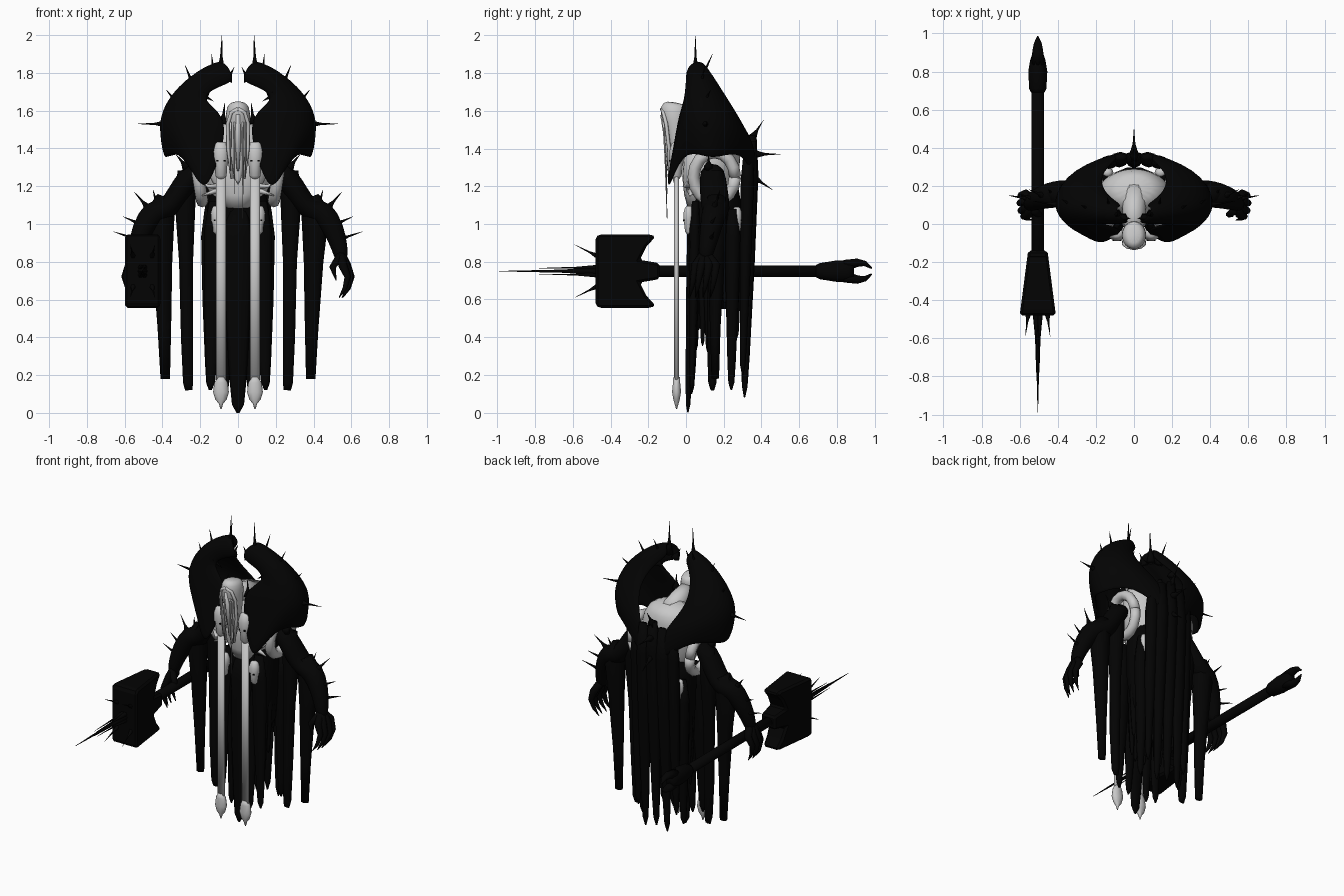
import bpy
import bmesh
import random
from math import cos, sin, pi
from mathutils import Vector, Matrix

random.seed(4)
if "Cube" in bpy.data.objects:
    bpy.data.objects.remove(bpy.data.objects["Cube"])


def material(name, value):
    mat = bpy.data.materials.new(name)
    mat.use_nodes = True
    colour = (value, value, value, 1)
    mat.diffuse_color = colour
    mat.node_tree.nodes["Principled BSDF"].inputs["Base Color"].default_value = colour
    return mat


BLACK = material("charcoal_black", 0.001)
PALE = material("pale_grey", 0.58)


def finish(name, bm, mat, mirror=False, subdivide=0, thickness=0.0, smooth=True):
    """Turn a bmesh into a finished object with its modifiers."""
    bmesh.ops.recalc_face_normals(bm, faces=bm.faces)
    mesh = bpy.data.meshes.new(name)
    bm.to_mesh(mesh)
    bm.free()
    mesh.materials.append(mat)
    for face in mesh.polygons:
        face.use_smooth = smooth
    obj = bpy.data.objects.new(name, mesh)
    bpy.context.collection.objects.link(obj)
    if thickness:
        shell = obj.modifiers.new("thickness", "SOLIDIFY")
        shell.thickness = thickness
        shell.offset = 0
    if subdivide:
        sub = obj.modifiers.new("smooth", "SUBSURF")
        sub.levels = sub.render_levels = subdivide
    if mirror:
        obj.modifiers.new("mirror", "MIRROR")
    return obj


def add_tube(bm, points, sides=8):
    """Loft elliptical rings (x, y, z, rx, ry) along a path."""
    centres = [Vector(p[:3]) for p in points]
    rings = []
    for i, p in enumerate(points):
        tangent = centres[min(i + 1, len(points) - 1)] - centres[max(i - 1, 0)]
        tangent.normalize()
        axis = Vector((1, 0, 0)) if abs(tangent.x) < 0.9 else Vector((0, 1, 0))
        u = (axis - tangent * axis.dot(tangent)).normalized()
        v = tangent.cross(u)
        rx, ry = p[3], p[-1]
        rings.append([bm.verts.new(centres[i] + u * rx * cos(2 * pi * k / sides)
                                   + v * ry * sin(2 * pi * k / sides))
                      for k in range(sides)])
    for a, b in zip(rings, rings[1:]):
        for k in range(sides):
            n = (k + 1) % sides
            bm.faces.new((a[k], a[n], b[n], b[k]))
    bm.faces.new(rings[0])
    bm.faces.new(rings[-1])


def tubes(name, paths, mat, mirror=False, sides=8, subdivide=0):
    bm = bmesh.new()
    for path in paths:
        add_tube(bm, path, sides)
    return finish(name, bm, mat, mirror, subdivide)


def spikes(name, pairs, radius, mirror=False):
    """Flared thorns, each from a base point to a tip."""
    paths = []
    for base, tip in pairs:
        a, b = Vector(base), Vector(tip)
        paths.append([(*a.lerp(b, t), radius * r)
                      for t, r in ((-0.2, 1.6), (0.1, 0.9), (0.35, 0.4), (1, 0.05))])
    return tubes(name, paths, BLACK, mirror, 6)


def strip(top, bottom, width, depth):
    """Path of a hanging ribbon that narrows to a ragged end."""
    a, b = Vector(top), Vector(bottom)
    return [(*a.lerp(b, t), width * w, depth * w)
            for t, w in ((0, 0.6), (0.15, 1), (0.5, 0.85), (0.85, 0.55), (0.96, 0.4), (1, 0.1))]


# Shoulder shells: columns from the front inner edge round to the back inner edge
columns = [
    [(.02, .02, 1.75), (.12, .02, 1.72), (.2, .01, 1.66), (.05, -.03, 1.58), (.07, -.05, 1.4), (.16, -.1, 1.18)],
    [(.03, .01, 1.8), (.17, .01, 1.77), (.28, 0, 1.66), (.3, -.03, 1.53), (.26, -.06, 1.4), (.21, -.09, 1.2)],
    [(.05, .02, 1.84), (.19, .03, 1.8), (.33, .04, 1.68), (.38, .03, 1.56), (.36, .01, 1.49), (.31, 0, 1.41)],
    [(.08, .05, 1.86), (.21, .07, 1.82), (.36, .11, 1.69), (.42, .11, 1.57), (.43, .12, 1.46), (.43, .14, 1.32)],
    [(.09, .09, 1.86), (.18, .14, 1.79), (.29, .22, 1.65), (.34, .27, 1.54), (.32, .29, 1.48), (.25, .3, 1.41)],
    [(.05, .09, 1.8), (.14, .14, 1.73), (.18, .24, 1.61), (.12, .31, 1.5), (.06, .37, 1.4), (.04, .38, 1.18)],
]
bm = bmesh.new()
grid = [[bm.verts.new(p) for p in col] for col in columns]
for c, d in zip(grid, grid[1:]):
    for i in range(len(c) - 1):
        bm.faces.new((c[i], c[i + 1], d[i + 1], d[i]))
finish("shoulder_shell", bm, BLACK, True, 2, 0.03)

spikes("shoulder_spikes", [
    ((.09, .05, 1.82), (.085, .05, 2)), ((.13, .09, 1.79), (.14, .14, 1.9)),
    ((.24, .08, 1.74), (.28, .1, 1.84)), ((.33, .1, 1.65), (.38, .13, 1.71)),
    ((.39, .1, 1.53), (.53, .12, 1.53)), ((.05, .03, 1.77), (.02, .03, 1.83)),
    ((.18, .02, 1.68), (.13, .02, 1.65)), ((.08, -.01, 1.55), (.07, 0, 1.64)),
    ((.28, .12, 1.31), (.33, .12, 1.37)),
], 0.018, True)
spikes("spine_spikes", [((0, .36, 1.47), (0, .41, 1.55)), ((0, .38, 1.37), (0, .5, 1.37)),
                        ((0, .37, 1.24), (0, .46, 1.18))], 0.018)

# Pale torso, neck and rings round the arm openings
tubes("torso", [[(0, .13, 1.08, .1, .1), (0, .14, 1.18, .17, .13), (0, .15, 1.33, .21, .14),
                 (0, .17, 1.46, .18, .13), (0, .19, 1.54, .1, .08)]], PALE, sides=16, subdivide=1)
tubes("neck", [[(0, .18, 1.47, .07), (0, .06, 1.52, .06), (0, -.03, 1.55, .05)]], PALE, sides=12)
bm = bmesh.new()
ring = [(.21 + .02 * sin(a), .15 + .11 * cos(a), 1.25 + .13 * sin(a), .032)
        for a in [2 * pi * k / 16 for k in range(17)]]
add_tube(bm, ring)
finish("arm_opening_ring", bm, PALE, True)
tubes("chest_plate", [[(0, .06, 1.09, .07, .05), (0, .05, 1.16, .1, .06), (0, .04, 1.25, .15, .06),
                       (0, .05, 1.38, .15, .06)]], PALE, sides=16)
tubes("chest_points", [[(.1, .03, 1.2, .03, .02), (.16, .01, 1.2, .03, .01), (.21, .02, 1.24, .004)],
                       [(.1, .03, 1.18, .03, .02), (.19, .02, 1.15, .004)]], PALE, True, 6)

# Long hooded face with rim and hanging strands
tubes("long_face", [[(0, -.055, 1.645, .035, .05), (0, -.06, 1.625, .062, .08), (0, -.06, 1.56, .068, .075),
                     (0, -.05, 1.47, .062, .05), (0, -.05, 1.35, .045, .035), (0, -.06, 1.2, .008)]],
      PALE, sides=14, subdivide=1)
arch = [(.03, -.085, 1.24), (.052, -.09, 1.4), (.054, -.105, 1.53), (.035, -.12, 1.59), (0, -.128, 1.61)]
tubes("hood_rim", [[(*p, .01) for p in arch]], PALE, True)
tubes("face_ridge", [[(0, -.125, 1.58, .012), (0, -.1, 1.45, .016), (0, -.09, 1.28, .006)]], PALE)
tubes("face_strands", [[(x, -.12, 1.54, .005), (x, -.11, 1.35, .004), (x, -.1, end, .002)]
                       for x, end in ((-.04, 1.28), (.04, 1.25), (.025, 1.03), (-.02, 1.16))], PALE, sides=5)

# Pale rods with teardrop ends
tubes("front_rods", [[(.09, -.05, 1.3, .027, .014), (.09, -.05, .14, .027, .014)]], PALE, True, 10)
tubes("rod_ends", [[(.09, -.05, .19, .018), (.09, -.05, .16, .035, .02), (.09, -.05, .11, .042, .025),
                    (.09, -.05, .07, .03, .018), (.09, -.05, .05, .012), (.09, -.05, .02, .003)]], PALE, True, 10)


def skull(name, x, y, z, size, front):
    """Small skull: cranium, cheeks and jaw, with dark eye plates."""
    outline = ((.1, .5, .4), (.09, .75, .7), (.05, 1, 1), (0, .95, 1), (-.03, .7, .85), (-.08, .65, .7), (-.1, .3, .3))
    tubes(name, [[(x, y, z + dz * size, .046 * size * w, .04 * size * d) for dz, w, d in outline]], PALE, True, 10)
    bm = bmesh.new()
    for side in (-1, 1):
        eye = Matrix.Translation((x + side * .018 * size, y + front * .036 * size, z))
        bmesh.ops.create_cube(bm, size=1, matrix=eye @ Matrix.Diagonal((.011 * size, .008, .01 * size, 1)))
    finish(name + "_eyes", bm, BLACK, True, smooth=False)


skull("rod_skull", .09, -.05, 1.335, 1, -1)
skull("front_hip_skull", .11, .015, 1.02, .75, -1)
skull("back_hip_skull", .14, .27, 1.02, .7, 1)

# Robe body and ribbons
tubes("robe_body", [[(0, .16, 1.2, .14, .12), (0, .16, 1.08, .165, .14), (0, .16, .85, .16, .13),
                     (0, .17, .65, .14, .11), (0, .17, .55, .1, .08)]], BLACK, sides=14)
tubes("front_centre_ribbon", [strip((0, .04, 1.1), (0, .01, 0), .08, .03)], BLACK)
tubes("back_centre_ribbon", [strip((0, .35, 1.47), (0, .31, .1), .05, .04)], BLACK)
tubes("front_side_ribbons", [strip((.12, .05, 1.12), (.145, .03, .12), .055, .03),
                             strip((.06, .06, 1), (.07, .03, .1), .05, .03)], BLACK, True)
tubes("back_ribbons", [strip((.07, .35, 1.44), (.08, .31, .08), .05, .035),
                       strip((.13, .33, 1.42), (.14, .3, .2), .045, .035),
                       strip((.15, .25, 1.08), (.15, .24, .12), .045, .04)], BLACK, True)
tubes("side_ribbons", [[(.27, .16, 1.28, .05, .04), (.28, .16, 1.12, .055, .05), (.275, .15, .8, .037, .035),
                        (.27, .14, .4, .032, .03), (.265, .14, .16, .026, .022), (.26, .14, .12, .02, .01)]], BLACK, True)
tubes("sleeve_ribbons", [[(.38, .16, 1.14, .05), (.41, .16, 1.07, .075, .06), (.4, .16, .8, .052, .045),
                          (.39, .155, .45, .036, .028), (.385, .155, .18, .025, .02)]], BLACK, True)
fringe = []
for i in range(12):
    angle = -pi / 2 + pi * i / 11
    x, y = .13 * cos(angle), .16 + .11 * sin(angle)
    fringe.append(strip((x, y, .85), (x * .95, y, random.uniform(.3, .65)), .025, .025))
tubes("robe_fringe", fringe, BLACK, True, 6)

# Arms with clawed hands and forearm thorns
tubes("arm", [[(.2, .14, 1.3, .05, .06), (.26, .14, 1.25, .065, .075), (.32, .15, 1.15, .065, .08),
               (.38, .16, 1.07, .06, .08), (.45, .15, 1.07, .075, .07), (.51, .13, .97, .06),
               (.54, .11, .87, .045), (.55, .1, .8, .035)]], BLACK, True, 10, 1)
tubes("claws", [[(.54, .1, .85, .026), (.57 + d, y, .78, .024), (.595 + d, y - .01, .72, .018),
                 (.58 + d, y - .02, .66, .012), (.55 + d, y - .03, .61, .002)]
                for d, y in ((0, .16), (.005, .12), (0, .08), (-.015, .05))]
      + [[(.54, .08, .83, .022), (.5, .05, .77, .018), (.52, .04, .7, .002)]], BLACK, True, 7)
spikes("forearm_spikes", [((.54, .13, .92), (.66, .15, .96)), ((.52, .13, 1), (.61, .16, 1.04)),
                          ((.48, .15, 1.09), (.55, .18, 1.17)), ((.43, .16, 1.11), (.45, .18, 1.18))], 0.018, True)

# War hammer lying along y
HX, HZ = -0.505, 0.75
tubes("hammer_shaft", [[(HX, -.3, HZ, .032), (HX, .72, HZ, .032)]], BLACK, sides=10)
tubes("hammer_pommel", [[(HX, .69, HZ, .035), (HX, .71, HZ, .045), (HX, .8, HZ, .05, .06),
                         (HX, .86, HZ, .04, .06), (HX, .89, HZ, .03, .045)]], BLACK, sides=10)
tubes("pommel_prongs", [[(HX, .84, HZ + s * .03, .035, .03), (HX, .91, HZ + s * .045, .028, .022),
                         (HX, .95, HZ + s * .04, .02, .014), (HX, .985, HZ + s * .015, .004)]
                        for s in (-1, 1)], BLACK)
half = [(-.48, .18), (-.46, .195), (-.2, .195), (-.16, .185), (-.21, .13), (-.245, .06), (-.14, .042)]
outline = half + [(y, -z) for y, z in reversed(half)]
bm = bmesh.new()
loops = [[bm.verts.new((HX + s * (.095 + (-.48 - y) * .13), y, HZ + z)) for y, z in outline] for s in (-1, 1)]
for loop in loops:
    bm.faces.new(loop)
for k in range(len(outline)):
    n = (k + 1) % len(outline)
    bm.faces.new((loops[0][k], loops[0][n], loops[1][n], loops[1][k]))
head = finish("hammer_head", bm, BLACK, smooth=False)
bevel = head.modifiers.new("bevel", "BEVEL")
bevel.width = 0.015
spikes("hammer_point", [((HX, -.46, HZ), (HX, -.99, HZ))], 0.025)
spikes("hammer_spikes", [((HX + .01 * sx, -.47, HZ + .02 * sz), (HX + .008 * sx, -.78, HZ + .016 * sz))
                         for sx in (-1, 1) for sz in (-1, 1)]
       + [((HX + .05 * sx, -.47, HZ + .08 * sz), (HX + .065 * sx, -.59, HZ + .14 * sz))
          for sx in (-1, 1) for sz in (-1, 1)], 0.014)
